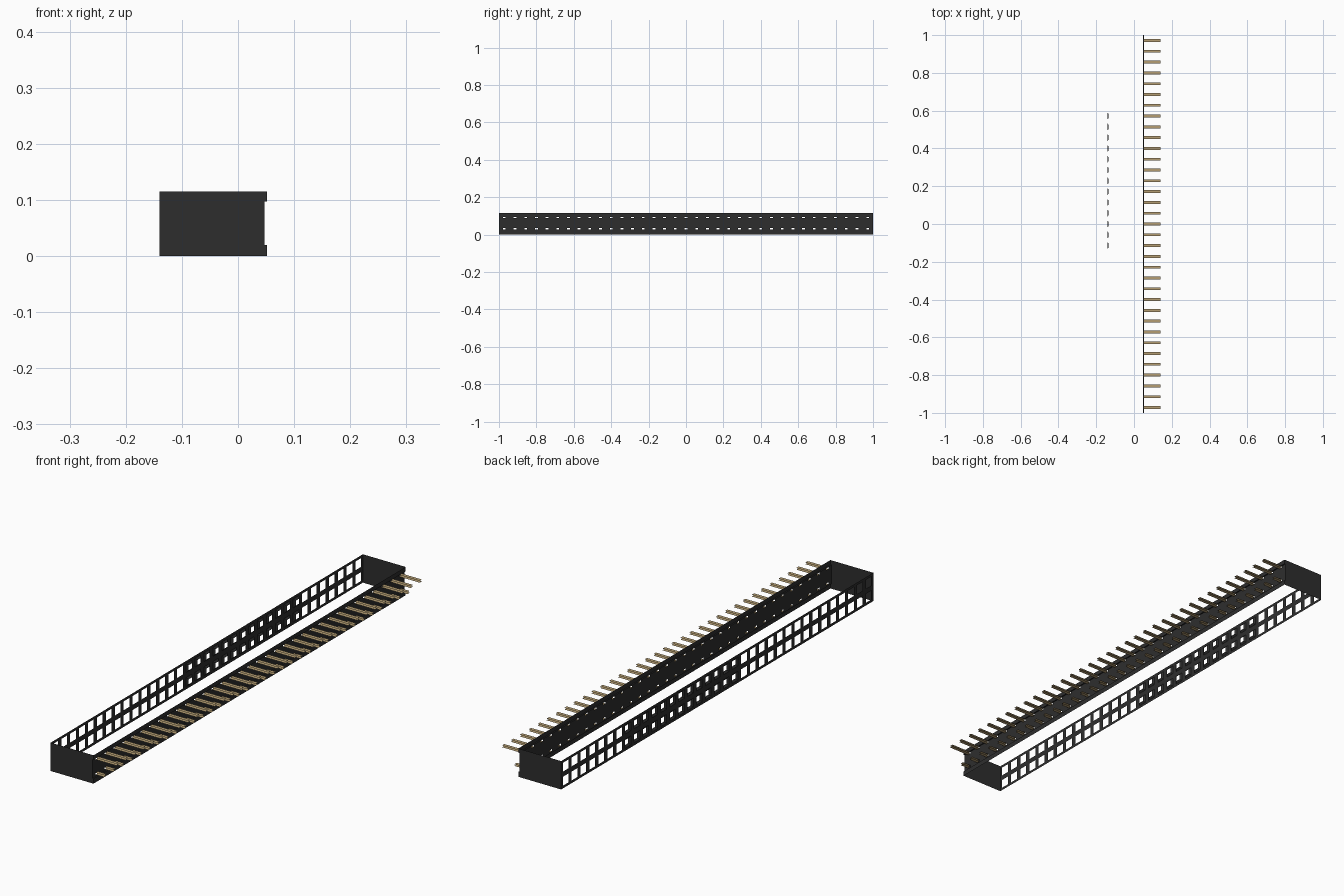
import bpy, bmesh

cube = bpy.data.objects.get("Cube")
if cube:
    bpy.data.objects.remove(cube)

PITCH, COUNT = 2 / 35, 35
HEIGHT = 0.115
X_HOLES, X_PINS, X_LIP = -0.14, 0.047, 0.052
STATIONS = [(i - COUNT // 2) * PITCH for i in range(COUNT)]
HOLE_ROWS = (0.029, 0.086)
PIN_ROWS = ((0.031, 0.085), (0.092, 0.14))   # height, tip x
HOLE, THROAT = 0.036, 0.02
PIN_W, PIN_H = 0.015, 0.007


def material(name, colour, rough):
    m = bpy.data.materials.new(name)
    m.use_nodes = True
    m.diffuse_color = (*colour, 1)
    node = m.node_tree.nodes["Principled BSDF"]
    node.inputs["Base Color"].default_value = (*colour, 1)
    node.inputs["Roughness"].default_value = rough
    return m


black = material("black_plastic", (0.027, 0.027, 0.027), 0.6)
gold = material("gold_metal", (0.46, 0.34, 0.17), 0.5)


def face(bm, *points):
    bm.faces.new([bm.verts.new(p) for p in points])


def finish(bm, name, mat):
    bmesh.ops.remove_doubles(bm, verts=bm.verts, dist=1e-5)
    mesh = bpy.data.meshes.new(name)
    bm.to_mesh(mesh)
    bm.free()
    mesh.materials.append(mat)
    obj = bpy.data.objects.new(name, mesh)
    bpy.context.collection.objects.link(obj)
    return obj


def pierced_wall(bm, x, z0, z1, rows, w, h, out):
    """Thin wall facing +x or -x with rectangular openings."""
    ys = [-1] + [y + s * w / 2 for y in STATIONS for s in (-1, 1)] + [1]
    zs = [z0] + [z + s * h / 2 for z in rows for s in (-1, 1)] + [z1]
    for i, (ya, yb) in enumerate(zip(ys, ys[1:])):
        for j, (za, zb) in enumerate(zip(zs, zs[1:])):
            if i % 2 and j % 2:
                continue
            pts = [(x, ya, za), (x, yb, za), (x, yb, zb), (x, ya, zb)]
            face(bm, *pts[::out])


# Socket wall with two rows of square openings
bm = bmesh.new()
pierced_wall(bm, X_HOLES, 0, HEIGHT, HOLE_ROWS, HOLE, HOLE, -1)
finish(bm, "socket_wall", black)

# Tapered funnels in thirteen of the stations
bm = bmesh.new()
corners = [(-1, -1), (1, -1), (1, 1), (-1, 1)]
for y in STATIONS[15:28]:
    for z in HOLE_ROWS:
        outer = [(X_HOLES, y + a * HOLE / 2, z + b * HOLE / 2) for a, b in corners]
        inner = [(X_HOLES + 0.006, y + a * THROAT / 2, z + b * THROAT / 2)
                 for a, b in corners]
        for k in range(4):
            n = (k + 1) % 4
            face(bm, outer[k], inner[k], inner[n], outer[n])
finish(bm, "socket_funnels", black)

# Pin wall: recessed centre with pin slots, ledges and outer lips
LOW, HIGH = 0.02, 0.097
bm = bmesh.new()
pierced_wall(bm, X_PINS, LOW, HIGH, [r[0] for r in PIN_ROWS], PIN_W, PIN_H, 1)
profile = [(X_LIP, 0), (X_LIP, LOW), (X_PINS, LOW),
           (X_PINS, HIGH), (X_LIP, HIGH), (X_LIP, HEIGHT)]
for k in (0, 1, 3, 4):
    (xa, za), (xb, zb) = profile[k:k + 2]
    face(bm, (xa, -1, za), (xa, 1, za), (xb, 1, zb), (xb, -1, zb))
finish(bm, "pin_wall", black)

# Flat end plates sharing the wall profile
for name, y in (("front_end_plate", -1), ("back_end_plate", 1)):
    bm = bmesh.new()
    outline = [(X_HOLES, 0)] + profile + [(X_HOLES, HEIGHT)]
    pts = [(x, y, z) for x, z in outline]
    face(bm, *(pts if y < 0 else pts[::-1]))
    finish(bm, name, black)

# Pins made of upper and lower strips
for name, (z, tip) in zip(("lower_pins", "upper_pins"), PIN_ROWS):
    bm = bmesh.new()
    for y in STATIONS:
        for s in (-1, 1):
            zz = z + s * PIN_H / 2
            a, b = y - PIN_W / 2, y + PIN_W / 2
            pts = [(X_PINS, a, zz), (tip, a, zz), (tip, b, zz), (X_PINS, b, zz)]
            face(bm, *pts[::s])
    finish(bm, name, gold)
